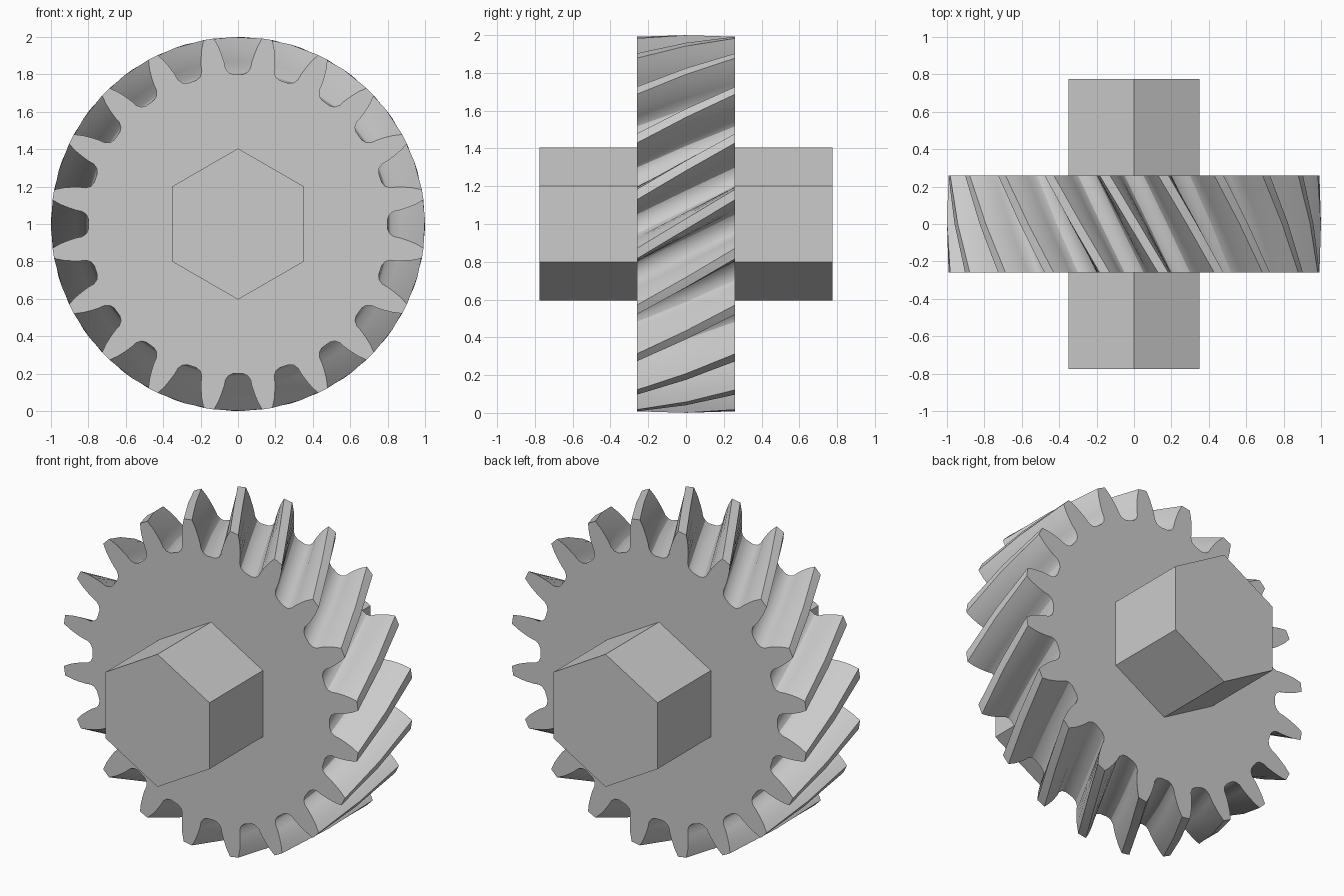
import bpy, bmesh
from math import sin, cos, radians

cube = bpy.data.objects.get("Cube")
if cube:
    bpy.data.objects.remove(cube, do_unlink=True)

TEETH = 20
PITCH = 360 / TEETH
GEAR_HALF = 0.26
SHAFT_HALF = 0.775
AXIS_Z = 1.0

grey = bpy.data.materials.new("plain_grey")
grey.use_nodes = True
colour = (0.6, 0.6, 0.6, 1)
grey.diffuse_color = colour
grey.node_tree.nodes["Principled BSDF"].inputs["Base Color"].default_value = colour


def sweep(name, profile, stations):
    """Loft a polar profile (radius, degrees) through (y, twist) stations."""
    bm = bmesh.new()
    rings = []
    for y, twist in stations:
        ring = []
        for r, a in profile:
            t = radians(a + twist)
            ring.append(bm.verts.new((-r * sin(t), y, AXIS_Z + r * cos(t))))
        rings.append(ring)
    n = len(profile)
    for low, high in zip(rings, rings[1:]):
        for i in range(n):
            j = (i + 1) % n
            bm.faces.new((low[i], low[j], high[j], high[i]))
    bm.faces.new(rings[0])
    bm.faces.new(rings[-1])
    bmesh.ops.recalc_face_normals(bm, faces=bm.faces)
    mesh = bpy.data.meshes.new(name)
    bm.to_mesh(mesh)
    bm.free()
    mesh.materials.append(grey)
    obj = bpy.data.objects.new(name, mesh)
    bpy.context.collection.objects.link(obj)
    return obj


# Toothed wheel: half of one gap from root to tip, mirrored and repeated
half_gap = [(0.80, 1.9), (0.812, 3.6), (0.835, 4.6), (0.87, 4.9),
            (0.91, 5.5), (0.955, 6.3), (1.0, 7.4)]
gap = [(r, -a) for r, a in reversed(half_gap)] + half_gap
outline = [(r, a + k * PITCH) for k in range(TEETH) for r, a in gap]

# Each tooth advances one full pitch across the wheel, in two straight spans
gear = sweep("helical_gear", outline,
             [(-GEAR_HALF, 0), (0, PITCH / 2), (GEAR_HALF, PITCH)])
bpy.ops.object.select_all(action="DESELECT")
gear.select_set(True)
bpy.context.view_layer.objects.active = gear
bpy.ops.object.shade_smooth_by_angle(angle=radians(30))

# Hexagonal shaft through the wheel
hexagon = [(0.404, 60 * k) for k in range(6)]
sweep("hex_shaft", hexagon, [(-SHAFT_HALF, 0), (SHAFT_HALF, 0)])
